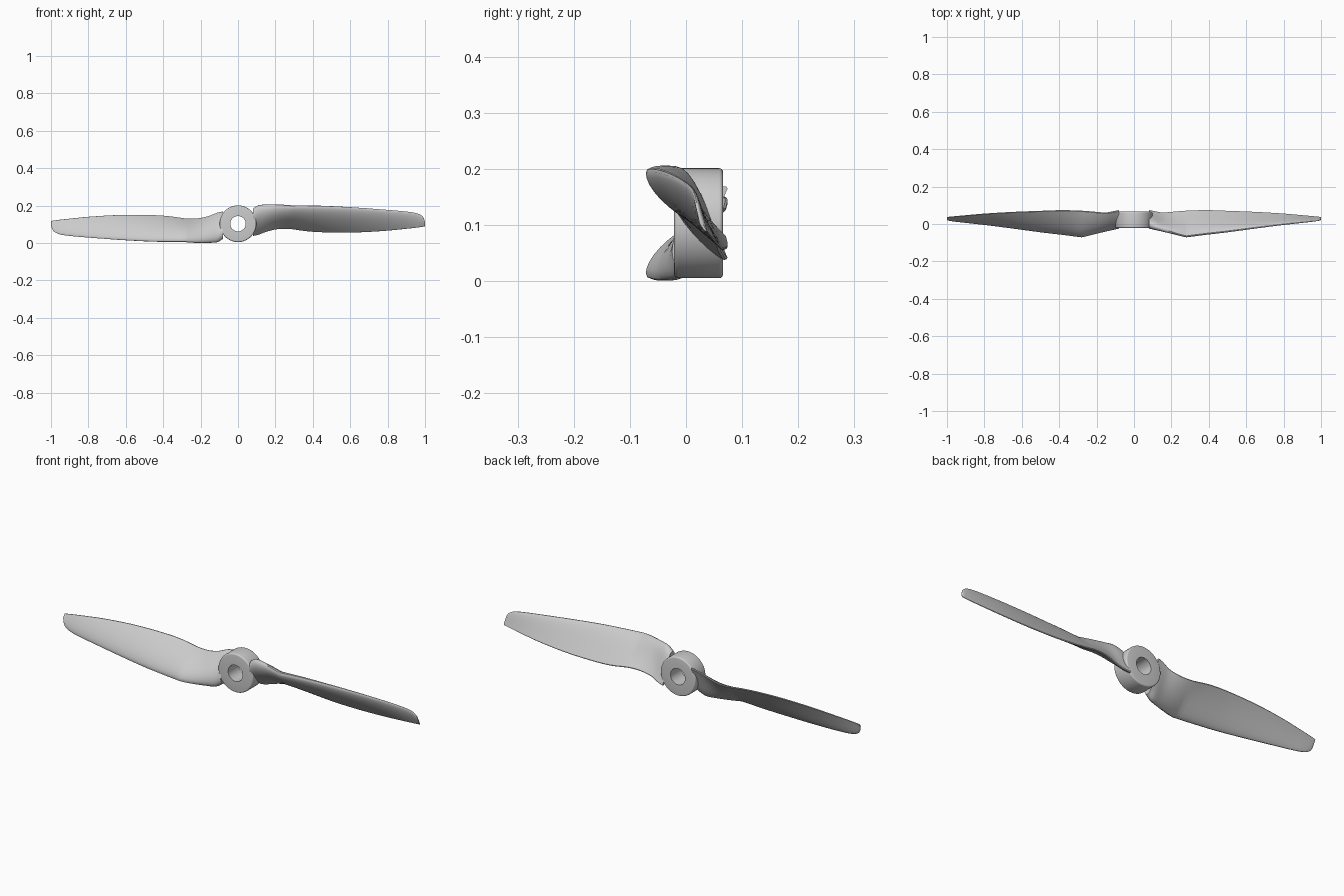
import bpy, bmesh, math
from mathutils import Matrix, Vector

if "Cube" in bpy.data.objects:
    bpy.data.objects.remove(bpy.data.objects["Cube"])

CZ = 0.103  # height of the rotation axis

# Blade stations: x, leading edge y, z, trailing edge y, z, thickness
INNER = [
    (0.080, -0.012, 0.182, 0.072, 0.038, 0.054),
    (0.110, -0.020, 0.200, 0.067, 0.044, 0.050),
    (0.150, -0.032, 0.203, 0.060, 0.060, 0.046),
    (0.200, -0.047, 0.203, 0.064, 0.073, 0.042),
    (0.240, -0.059, 0.202, 0.068, 0.077, 0.040),
    (0.280, -0.069, 0.199, 0.071, 0.076, 0.038),
]
OUTER = [
    INNER[-1],
    (0.380, -0.056, 0.199, 0.074, 0.062, 0.034),
    (0.500, -0.042, 0.196, 0.070, 0.056, 0.029),
    (0.650, -0.022, 0.188, 0.064, 0.057, 0.023),
    (0.800, -0.003, 0.177, 0.055, 0.066, 0.017),
    (0.900, 0.008, 0.168, 0.046, 0.076, 0.013),
    (0.955, 0.014, 0.159, 0.041, 0.082, 0.010),
    (0.985, 0.018, 0.144, 0.038, 0.086, 0.008),
    (0.996, 0.021, 0.126, 0.037, 0.088, 0.006),
    (1.000, 0.024, 0.108, 0.036, 0.089, 0.004),
]


def smooth_path(rows, steps=4):
    """Catmull-Rom resampling of the stations."""
    pts = [Vector(r) for r in rows]
    out = []
    for i in range(len(pts) - 1):
        b, c = pts[i], pts[i + 1]
        for k in range(steps):
            t = k / steps
            m0 = (c - pts[i - 1]) / (c[0] - pts[i - 1][0]) if i else (c - b) / (c[0] - b[0])
            d = pts[i + 2] if i + 2 < len(pts) else None
            m1 = (d - b) / (d[0] - b[0]) if d else (c - b) / (c[0] - b[0])
            h = c[0] - b[0]
            out.append(b * (2*t**3 - 3*t**2 + 1) + m0 * h * (t**3 - 2*t**2 + t)
                       + c * (3*t**2 - 2*t**3) + m1 * h * (t**3 - t**2))
    return out + [pts[-1]]


def section(row, n=14):
    """Aerofoil loop: full front face, flatter back face."""
    x, ly, lz, ty, tz, thick = row
    chord = Vector((0, ty - ly, tz - lz))
    front = Vector((0, chord.z, -chord.y)).normalized()
    loop = []
    for i in range(2 * n):
        a = math.pi * i / n
        s = (1 + math.cos(a)) / 2
        half = 5 * thick * (0.2969 * math.sqrt(s) - 0.126 * s - 0.3516 * s**2
                            + 0.2843 * s**3 - 0.095 * s**4)
        half += 0.001 * s
        camber = thick * 0.7 * s * (1 - s)
        side = 0 if i == 0 else (1 if i <= n else -1)
        loop.append(Vector((x, ly, lz)) + chord * s + front * (camber + side * half))
    return loop


def add_object(name, bm):
    bmesh.ops.recalc_face_normals(bm, faces=bm.faces)
    me = bpy.data.meshes.new(name)
    bm.to_mesh(me)
    bm.free()
    ob = bpy.data.objects.new(name, me)
    bpy.context.collection.objects.link(ob)
    bpy.ops.object.select_all(action='DESELECT')
    ob.select_set(True)
    bpy.context.view_layer.objects.active = ob
    bpy.ops.object.shade_smooth_by_angle(angle=math.radians(35))
    return ob


def skin(bm, rings, closed=False):
    rows = [[bm.verts.new(p) for p in r] for r in rings]
    m = len(rows[0])
    pairs = list(zip(rows, rows[1:])) + ([(rows[-1], rows[0])] if closed else [])
    for a, b in pairs:
        for j in range(m):
            k = (j + 1) % m
            bm.faces.new((a[j], a[k], b[k], b[j]))
    return rows


# Two blades, the second turned half a revolution about the hub axis
stations = smooth_path(INNER)[:-1] + smooth_path(OUTER)
axis = Vector((0, 0, CZ))
for name, angle in (("right_blade", 0), ("left_blade", math.pi)):
    bm = bmesh.new()
    rows = skin(bm, [section(r) for r in stations])
    bm.faces.new(rows[0])
    bm.faces.new(rows[-1])
    bmesh.ops.rotate(bm, verts=bm.verts, cent=axis, matrix=Matrix.Rotation(angle, 3, 'Y'))
    add_object(name, bm)

# Hub: rounded ring profile (radius, y) spun about the axis
R, BORE, Y0, Y1, F = 0.098, 0.041, -0.021, 0.066, 0.007
profile = [(BORE, Y0), (BORE, Y1)]
for cy, start in ((Y1 - F, 90), (Y0 + F, 0)):
    for i in range(5):
        a = math.radians(start - 90 * i / 4)
        profile.append((R - F + F * math.cos(a), cy + F * math.sin(a)))
bm = bmesh.new()
SEG = 72
skin(bm, [[(r * math.cos(2 * math.pi * s / SEG), y, CZ + r * math.sin(2 * math.pi * s / SEG))
           for r, y in profile] for s in range(SEG)], closed=True)
add_object("hub", bm)
